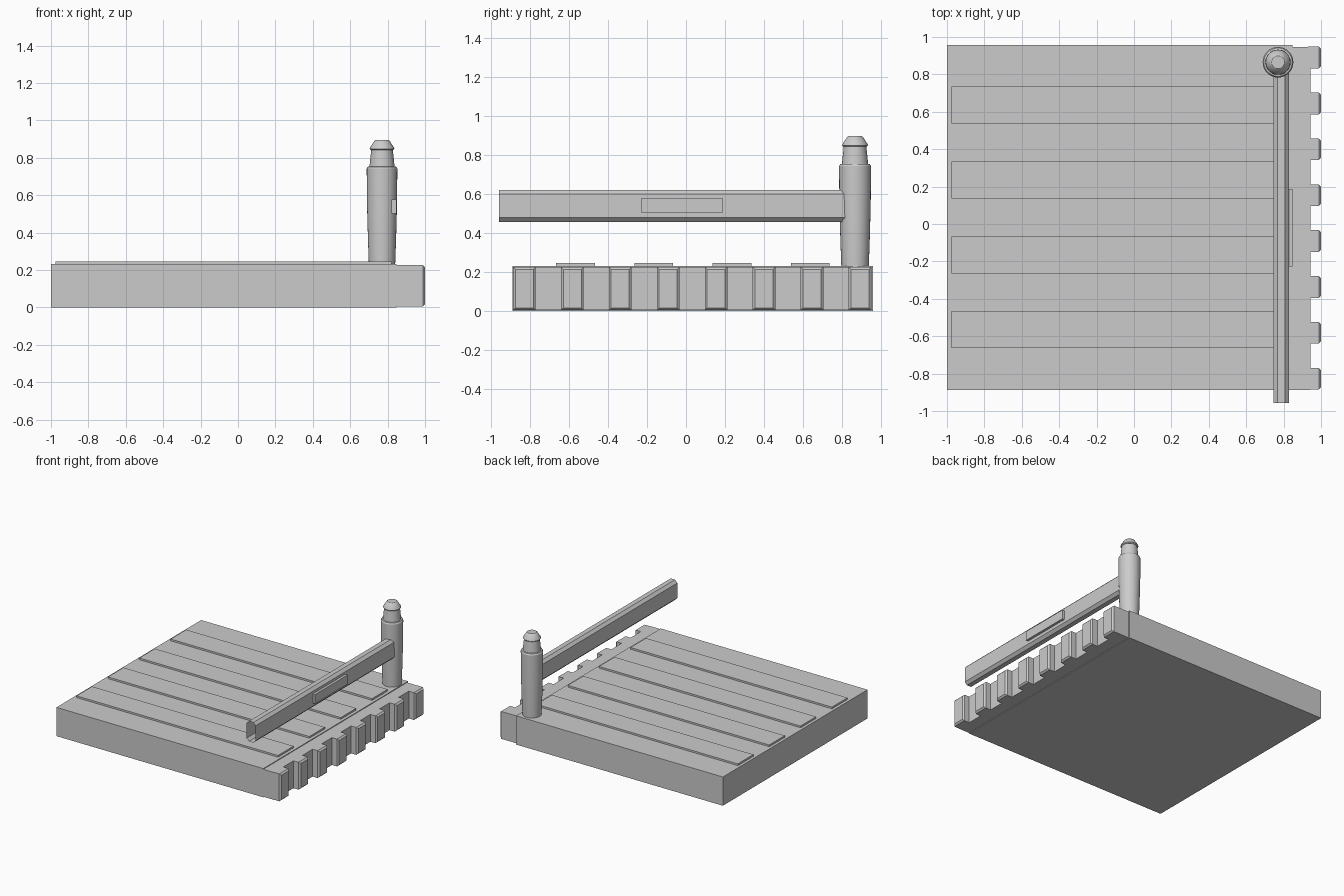
import bpy, bmesh, math

if "Cube" in bpy.data.objects:
    bpy.data.objects.remove(bpy.data.objects["Cube"])


def make_object(name, verts, faces):
    mesh = bpy.data.meshes.new(name)
    mesh.from_pydata(verts, [], faces)
    bm = bmesh.new()
    bm.from_mesh(mesh)
    bmesh.ops.recalc_face_normals(bm, faces=bm.faces)
    bm.to_mesh(mesh)
    bm.free()
    obj = bpy.data.objects.new(name, mesh)
    bpy.context.collection.objects.link(obj)
    return obj


def box(name, x, y, z):
    verts = [(a, b, c) for a in x for b in y for c in z]
    faces = [(0, 1, 3, 2), (4, 6, 7, 5), (0, 4, 5, 1),
             (2, 3, 7, 6), (0, 2, 6, 4), (1, 5, 7, 3)]
    return make_object(name, verts, faces)


def lathe(name, profile, cx, cy, sides=32):
    verts = [(cx + r * math.cos(2 * math.pi * i / sides),
              cy + r * math.sin(2 * math.pi * i / sides), z)
             for r, z in profile for i in range(sides)]
    faces = []
    for k in range(len(profile) - 1):
        for i in range(sides):
            j = (i + 1) % sides
            faces.append((k * sides + i, k * sides + j,
                          (k + 1) * sides + j, (k + 1) * sides + i))
    faces.append(tuple(range(sides)))
    faces.append(tuple(range((len(profile) - 1) * sides, len(profile) * sides)))
    return make_object(name, verts, faces)


# Platform slab and the slightly lower edge strip
box("platform_slab", (-1.0, 0.847), (-0.887, 0.958), (0.0, 0.232))
box("edge_strip", (0.847, 0.943), (-0.887, 0.947), (0.005, 0.226))

# Teeth along the edge, with a chamfered outer face
c = 0.012
for i in range(8):
    y = 0.89 - 0.2453 * i
    h = 0.058
    rings = [(0.93, 0.0), (1.0 - c, 0.0), (1.0, c)]
    verts = []
    for x, d in rings:
        verts += [(x, y - h + d, 0.005 + d), (x, y + h - d, 0.005 + d),
                  (x, y + h - d, 0.226 - d), (x, y - h + d, 0.226 - d)]
    faces = [(0, 1, 2, 3), (8, 9, 10, 11)]
    for k in (0, 4):
        faces += [(k + a, k + (a + 1) % 4, k + 4 + (a + 1) % 4, k + 4 + a)
                  for a in range(4)]
    make_object(f"edge_tooth_{i + 1}", verts, faces)

# Raised deck planks
for i in range(4):
    y = 0.635 - 0.4 * i
    box(f"deck_plank_{i + 1}", (-0.977, 0.822), (y - 0.099, y + 0.099), (0.22, 0.246))

# Turned post with its cap
post = lathe("post", [(0.070, 0.22), (0.075, 0.36), (0.080, 0.54), (0.082, 0.742),
                      (0.076, 0.752), (0.067, 0.754), (0.057, 0.85)], 0.77, 0.865)
cap = lathe("post_cap", [(0.060, 0.842), (0.066, 0.848), (0.064, 0.855),
                         (0.040, 0.892), (0.034, 0.896)], 0.77, 0.865)

# Rail: chamfered open tube running forward from the post
x0, x1, z0, z1, d = 0.747, 0.828, 0.457, 0.62, 0.021
section = [(x0 + d, z0), (x1 - d, z0), (x1, z0 + d), (x1, z1 - d),
           (x1 - d, z1), (x0 + d, z1), (x0, z1 - d), (x0, z0 + d)]
rail_verts = [(x, y, z) for y in (-0.957, 0.82) for x, z in section]
make_object("rail", rail_verts,
            [(i, (i + 1) % 8, 8 + (i + 1) % 8, 8 + i) for i in range(8)])

# Plate on the rail's outer side
box("rail_plate", (0.82, 0.848), (-0.228, 0.187), (0.503, 0.578))

# Smooth the round parts, keeping hard edges
bpy.ops.object.select_all(action='DESELECT')
for obj in (post, cap):
    obj.select_set(True)
bpy.context.view_layer.objects.active = post
bpy.ops.object.shade_smooth_by_angle(angle=math.radians(30))
